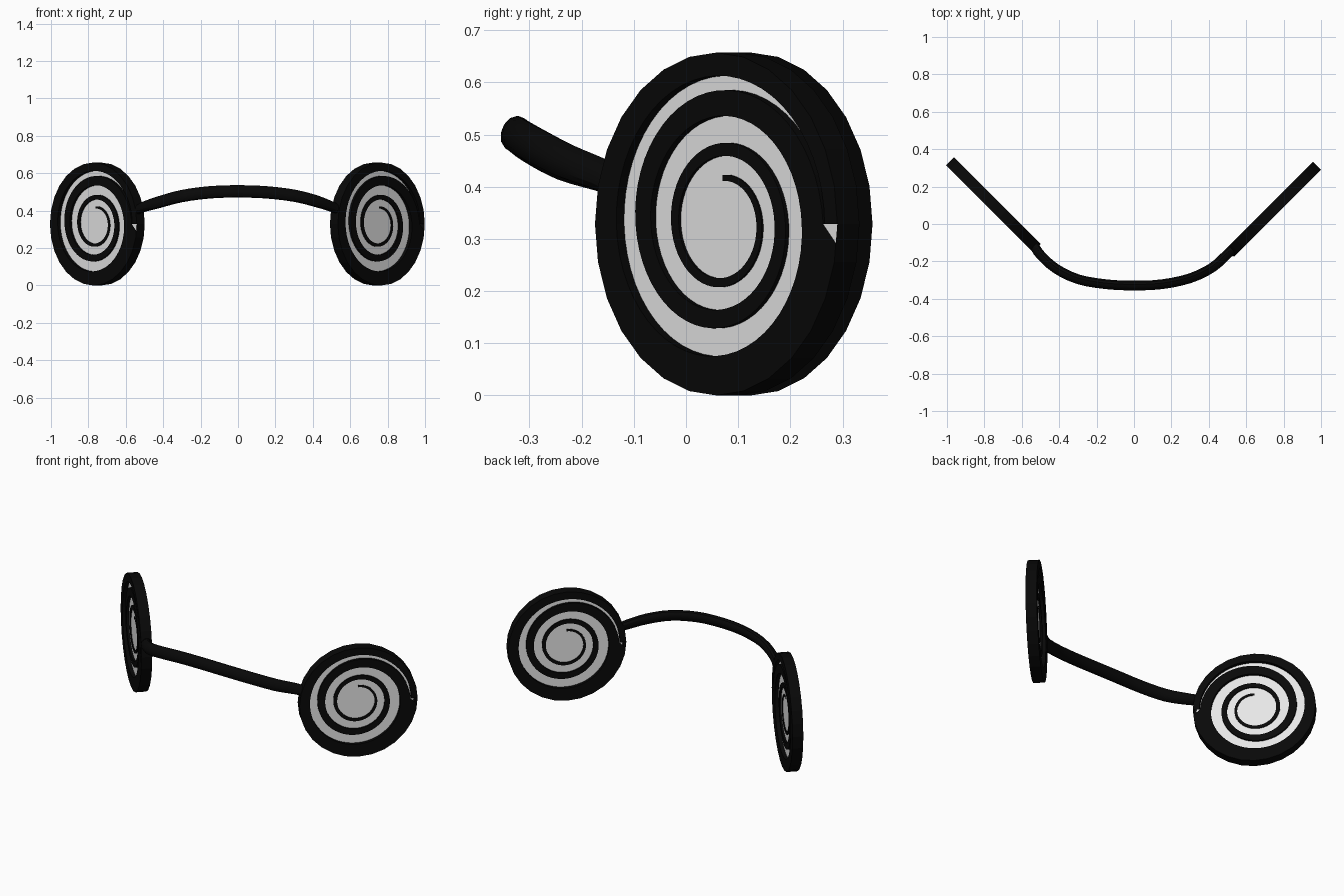
import bpy, bmesh, math
from mathutils import Vector

if "Cube" in bpy.data.objects:
    bpy.data.objects.remove(bpy.data.objects["Cube"])


def material(name, rgb):
    m = bpy.data.materials.new(name)
    m.diffuse_color = (*rgb, 1.0)
    m.use_nodes = True
    m.node_tree.nodes["Principled BSDF"].inputs["Base Color"].default_value = m.diffuse_color
    return m


BLACK = material("black", (0.0024, 0.0024, 0.0024))
WHITE = material("white", (0.8, 0.8, 0.8))
UP = Vector((0, 0, 1))
R, HALF, CORE = 0.3285, 0.030, 0.009   # disc radius, half thickness, half thickness of the white core
SIDES = 28
S = math.sqrt(0.5)


def finish(bm, name, mat):
    me = bpy.data.meshes.new(name)
    bm.to_mesh(me)
    bm.free()
    me.materials.append(mat)
    ob = bpy.data.objects.new(name, me)
    bpy.context.collection.objects.link(ob)
    return ob


def coin(name, centre, normal, radius, half, mat, caps):
    """Faceted coin standing on its edge, with or without its flat faces."""
    u = UP.cross(normal)
    bm = bmesh.new()
    back, front = [[bm.verts.new(centre + normal * off + radius * (math.cos(a) * u + math.sin(a) * UP))
                    for a in (2 * math.pi * i / SIDES for i in range(SIDES))]
                   for off in (-half, half)]
    if caps:
        bm.faces.new(front)
        bm.faces.new(back[::-1])
    for i in range(SIDES):
        j = (i + 1) % SIDES
        bm.faces.new((back[i], back[j], front[j], front[i]))
    finish(bm, name, mat)


def coil_inner(t):
    """Inner radius of the black coil, t in turns."""
    if t >= 0:
        return 0.232 * math.exp(-0.46 * t)
    return 0.232 - 0.092 * t - 0.030 * t * t


def coil_outer(t):
    if t >= 0:
        return 0.290 * math.exp(-0.5 * t)
    step = 2 * math.pi / SIDES        # follow the faceted rim
    a = (2 * math.pi * (t + 1)) % step
    return R * math.cos(step / 2) / math.cos(a - step / 2)


def coil_height(t):
    return HALF if t <= 0 else 0.010 + 0.020 * math.exp(-0.9 * t)


def coil(name, centre, normal, mirrored=False):
    """Raised black spiral that starts as the rim and winds inward, getting lower."""
    u = UP.cross(normal) * (-1 if mirrored else 1)
    bm = bmesh.new()

    def section(t):
        a = 2 * math.pi * t
        d = math.cos(a) * u + math.sin(a) * UP
        h = coil_height(t)
        ro, ri = coil_outer(t), coil_inner(t)
        return [bm.verts.new(centre + d * r + normal * z)
                for r, z in ((ro, 0.008), (ro, h), (ri, h), (ri, 0.008))]

    def run(t0, t1, first, per_turn=56):
        prev = None
        for i in range(round((t1 - t0) * per_turn) + 1):
            cur = section(t0 + i / per_turn)
            if prev:
                for k in range(first, 3):
                    f = [prev[k], cur[k], cur[k + 1], prev[k + 1]]
                    bm.faces.new(f[::-1] if mirrored else f)
            prev = cur

    run(-1.0, 0.0, 1)      # rim turn, its outside wall is the coin edge
    run(1e-6, 2.25, 0)     # inner turns
    finish(bm, name, BLACK)


# discs: black rim, white core, a coil on both faces
for side, c, n, inner_mirrored in (
        ("left", Vector((-0.752, 0.104, R)), Vector((-S, -S, 0)), True),
        ("right", Vector((0.745, 0.079, R)), Vector((S, -S, 0)), False)):
    coin(side + "_rim", c, n, R, HALF, BLACK, False)
    coin(side + "_core", c, n, 0.312, CORE, WHITE, True)
    coil(side + "_outer_coil", c, n)
    coil(side + "_inner_coil", c, -n, inner_mirrored)

# curved band joining the discs, an oval section swept along a path
path = [Vector(p) for p in (
    (-0.535, -0.115, 0.405), (-0.50, -0.165, 0.422), (-0.42, -0.237, 0.446),
    (-0.30, -0.295, 0.478), (-0.15, -0.322, 0.498), (0, -0.329, 0.503),
    (0.15, -0.322, 0.498), (0.30, -0.290, 0.480), (0.42, -0.232, 0.450),
    (0.50, -0.160, 0.422), (0.525, -0.140, 0.410))]
pts = []
ext = [2 * path[0] - path[1]] + path + [2 * path[-1] - path[-2]]
for i in range(1, len(ext) - 2):
    p0, p1, p2, p3 = ext[i - 1:i + 3]
    for k in range(3):
        t = k / 3
        pts.append(0.5 * (2 * p1 + (p2 - p0) * t + (2 * p0 - 5 * p1 + 4 * p2 - p3) * t * t
                          + (3 * p1 - p0 - 3 * p2 + p3) * t ** 3))
pts.append(path[-1])
bm = bmesh.new()
rings, SEG = [], 12
for i, p in enumerate(pts):
    d = (pts[min(i + 1, len(pts) - 1)] - pts[max(i - 1, 0)]).normalized()
    w = UP.cross(d).normalized()
    v = d.cross(w)
    end = min(i, len(pts) - 1 - i)
    hw, hh = 0.026, 0.027 + 0.006 * min(1, end / 6)
    ring = []
    for k in range(SEG):
        a = 2 * math.pi * k / SEG
        ring.append(bm.verts.new(p + w * (hw * math.cos(a) + 0.006 * math.sin(a)) + v * hh * math.sin(a)))
    rings.append(ring)
for a, b in zip(rings, rings[1:]):
    for k in range(SEG):
        j = (k + 1) % SEG
        bm.faces.new((a[k], a[j], b[j], b[k]))
bm.faces.new(rings[0])
bm.faces.new(rings[-1])
bmesh.ops.recalc_face_normals(bm, faces=bm.faces)
band = finish(bm, "band", BLACK)
bpy.context.view_layer.objects.active = band
band.select_set(True)
bpy.ops.object.shade_smooth_by_angle()
